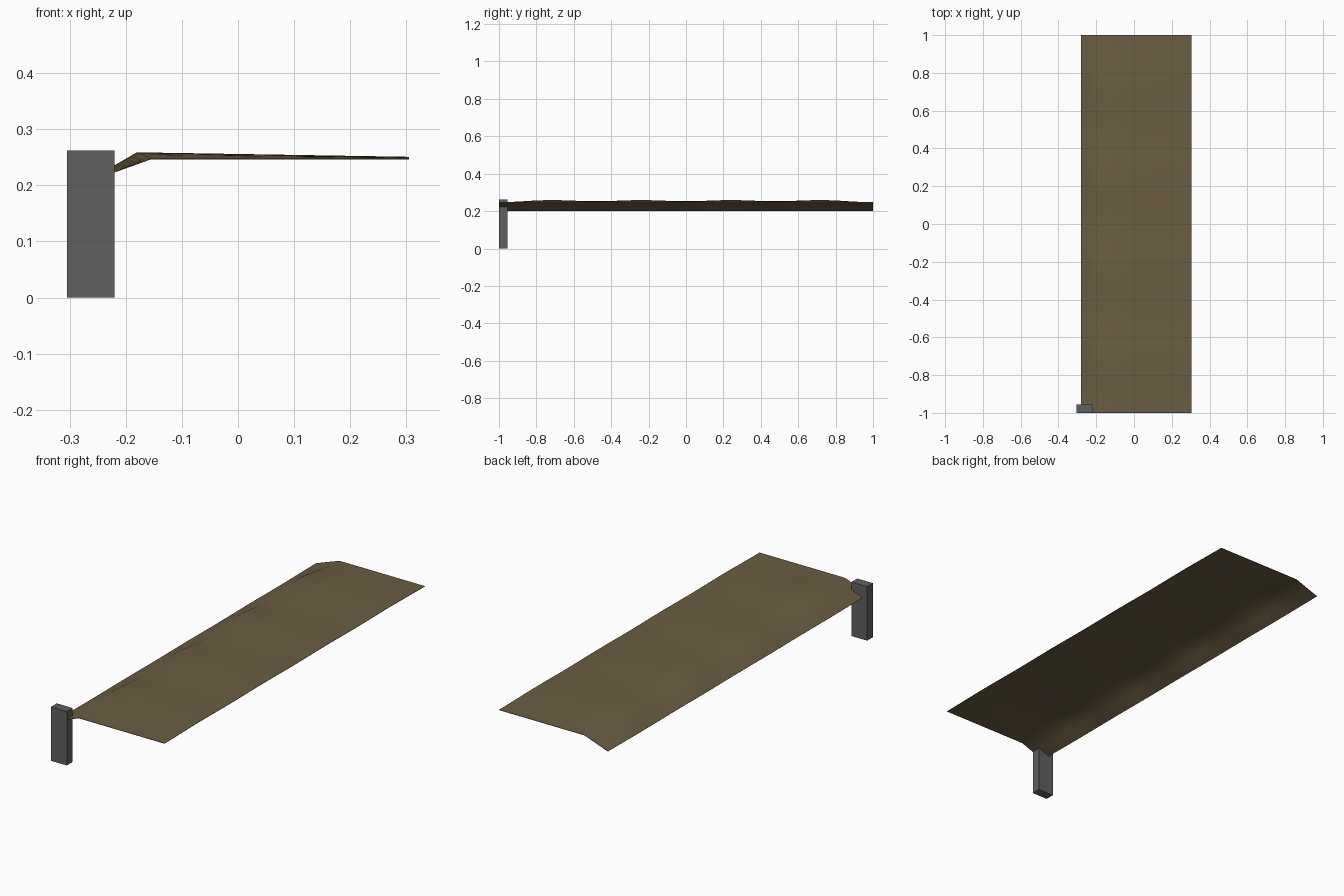
import bpy, bmesh, math

if "Cube" in bpy.data.objects:
    bpy.data.objects.remove(bpy.data.objects["Cube"])


def material(name, rgb):
    m = bpy.data.materials.new(name)
    m.diffuse_color = (*rgb, 1)
    m.use_nodes = True
    m.node_tree.nodes["Principled BSDF"].inputs["Base Color"].default_value = m.diffuse_color
    return m


brown = material("brown", (0.145, 0.108, 0.055))
grey = material("grey", (0.115, 0.115, 0.115))


def add_object(name, bm, mat):
    mesh = bpy.data.meshes.new(name)
    bm.to_mesh(mesh)
    bm.free()
    mesh.materials.append(mat)
    ob = bpy.data.objects.new(name, mesh)
    bpy.context.collection.objects.link(ob)
    return ob


# Sag of the ridge along its length: four humps, low at both ends
HUMPS = [(0, 0.45), (0.24, 1), (0.48, 0.45), (0.72, 1), (1, 0)]


def lift(y):
    y = abs(y)
    for (a, wa), (b, wb) in zip(HUMPS, HUMPS[1:]):
        if y <= b:
            t = (1 - math.cos(math.pi * (y - a) / (b - a))) / 2
            return wa + (wb - wa) * t
    return 0


# Cover: bent profile swept along y
bm = bmesh.new()
rows = []
N = 64
for i in range(N + 1):
    y = -1 + 2 * i / N
    w = lift(y)
    edge = (-0.28, 0.202 - 0.002 * w)
    ridge = (-0.155 - 0.025 * w, 0.247 + 0.011 * w)
    far = (0.305, 0.247 + 0.003 * w)
    row = []
    for p, q, n in ((edge, ridge, 2), (ridge, far, 4)):
        for k in range(n):
            row.append((p[0] + (q[0] - p[0]) * k / n, p[1] + (q[1] - p[1]) * k / n))
    row.append(far)
    rows.append([bm.verts.new((x, y, z)) for x, z in row])
for a, b in zip(rows, rows[1:]):
    for k in range(len(a) - 1):
        bm.faces.new((a[k], a[k + 1], b[k + 1], b[k]))
cover = add_object("cover_sheet", bm, brown)
solid = cover.modifiers.new("thickness", "SOLIDIFY")
solid.thickness = 0.0015
solid.offset = 0
bpy.context.view_layer.objects.active = cover
cover.select_set(True)
bpy.ops.object.modifier_apply(modifier="thickness")
bpy.ops.object.shade_smooth_by_angle(angle=math.radians(40))

# Post: square-edged block at the front left corner
bm = bmesh.new()
bmesh.ops.create_cube(bm, size=1)
for v in bm.verts:
    v.co.x = -0.2625 + v.co.x * 0.085
    v.co.y = -0.9775 + v.co.y * 0.045
    v.co.z = 0.131 + v.co.z * 0.262
add_object("corner_post", bm, grey)
